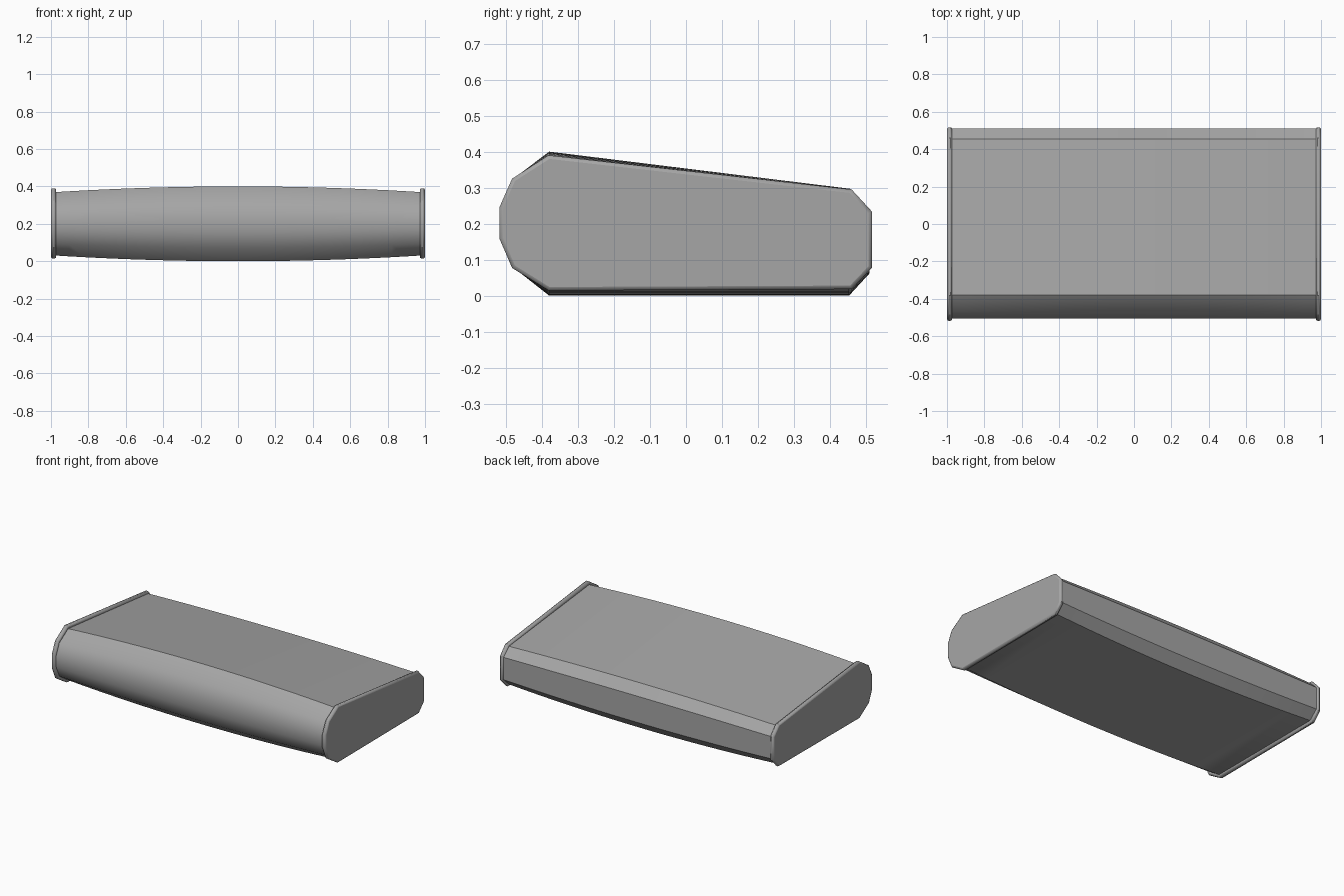
import bpy, bmesh

if "Cube" in bpy.data.objects:
    bpy.data.objects.remove(bpy.data.objects["Cube"])

# Side profiles as (y, z), running round the section
BODY = [(-0.38, 0.40), (-0.473, 0.33), (-0.505, 0.245), (-0.505, 0.158), (-0.473, 0.073),
        (-0.38, 0.0), (0.453, 0.0), (0.51, 0.062), (0.51, 0.235), (0.455, 0.297)]
CAP = [(-0.382, 0.390), (-0.483, 0.325), (-0.518, 0.246), (-0.518, 0.158), (-0.483, 0.077),
       (-0.382, 0.014), (0.46, 0.018), (0.517, 0.078), (0.517, 0.233), (0.46, 0.295)]

# Dark grey shared by all parts
grey = bpy.data.materials.new("dark_grey")
grey.diffuse_color = (0.38, 0.38, 0.38, 1)
grey.use_nodes = True
grey.node_tree.nodes["Principled BSDF"].inputs["Base Color"].default_value = grey.diffuse_color


def loft(name, profile, stations, smooth_angle):
    """Skin a profile along x; stations are (x, height scale about z = 0.2)."""
    bm = bmesh.new()
    rings = [[bm.verts.new((x, y, 0.2 + (z - 0.2) * s)) for y, z in profile]
             for x, s in stations]
    n = len(profile)
    for a, b in zip(rings, rings[1:]):
        for i in range(n):
            j = (i + 1) % n
            bm.faces.new((a[i], a[j], b[j], b[i]))
    bm.faces.new(rings[0])
    bm.faces.new(rings[-1])
    bmesh.ops.recalc_face_normals(bm, faces=bm.faces)
    mesh = bpy.data.meshes.new(name)
    bm.to_mesh(mesh)
    bm.free()
    mesh.materials.append(grey)
    ob = bpy.data.objects.new(name, mesh)
    bpy.context.collection.objects.link(ob)
    bpy.ops.object.select_all(action='DESELECT')
    ob.select_set(True)
    bpy.context.view_layer.objects.active = ob
    bpy.ops.object.shade_smooth_by_angle(angle=smooth_angle)
    return ob


# Bowed main body: tallest in the middle, lower towards the ends
SEGS = 24
xs = [-0.985 + 1.97 * i / SEGS for i in range(SEGS + 1)]
loft("body", BODY, [(x, 1 - 0.16 * x * x) for x in xs], 0.6)

# Thin end caps with rounded rims
for side, name in ((-1, "left_end_cap"), (1, "right_end_cap")):
    cap = loft(name, CAP, [(side * 0.972, 1), (side, 1)], 0.5)
    bev = cap.modifiers.new("rim", 'BEVEL')
    bev.width = 0.01
    bev.segments = 2
    bev.limit_method = 'ANGLE'
    bev.angle_limit = 1.2
